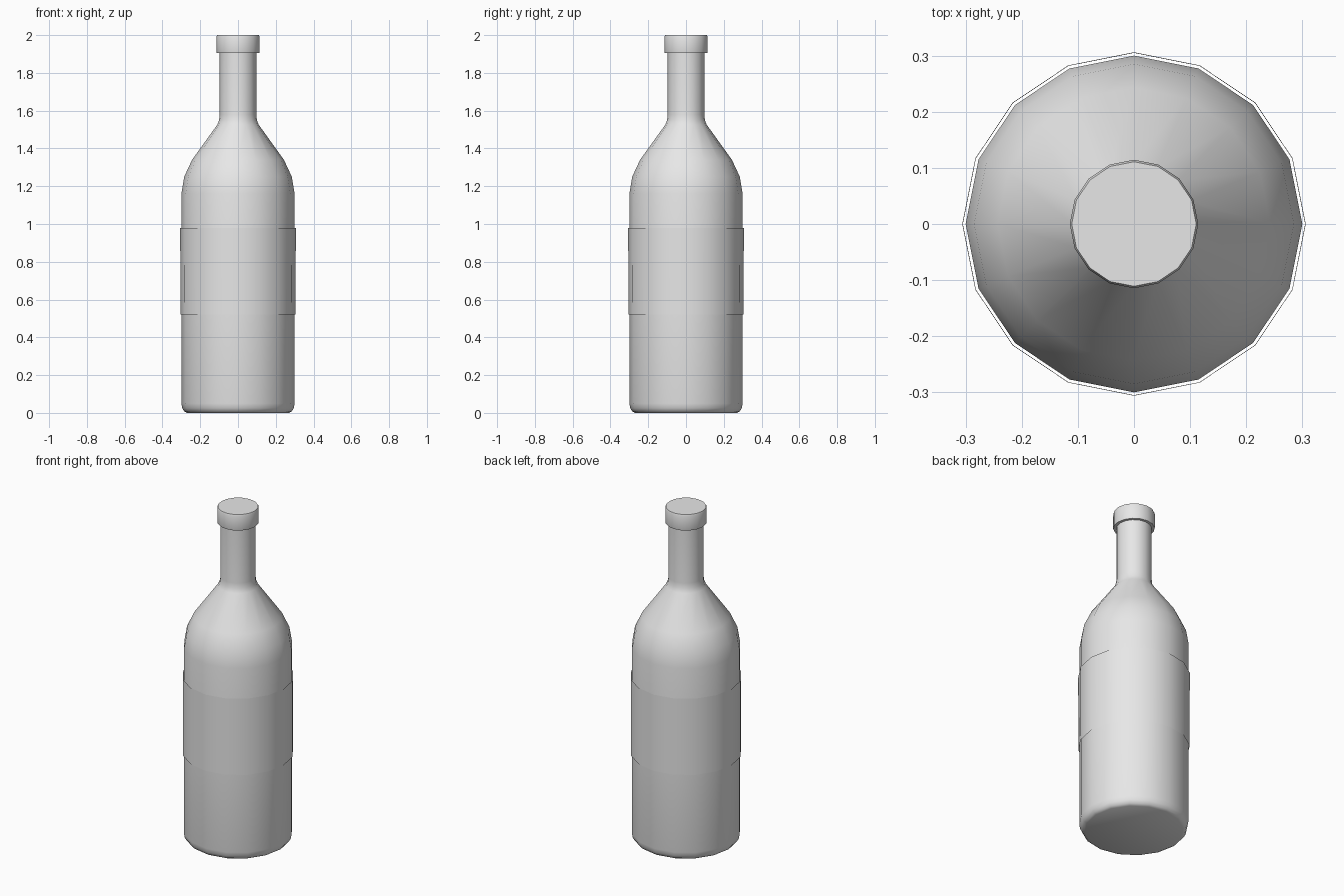
import bpy, bmesh, math

SIDES = 16

cube = bpy.data.objects.get("Cube")
if cube:
    bpy.data.objects.remove(cube, do_unlink=True)

grey = bpy.data.materials.new("plain_grey")
grey.use_nodes = True
colour = (0.8, 0.8, 0.8, 1.0)
grey.diffuse_color = colour
grey.node_tree.nodes["Principled BSDF"].inputs["Base Color"].default_value = colour


def lathe(name, profile, cap_ends=True, smooth_angle=40):
    """Turn a (radius, height) profile, listed bottom to top, about the z axis."""
    bm = bmesh.new()
    rings = []
    for r, z in profile:
        angles = [2 * math.pi * i / SIDES for i in range(SIDES)]
        rings.append([bm.verts.new((r * math.cos(a), r * math.sin(a), z)) for a in angles])
    for low, high in zip(rings, rings[1:]):
        for i in range(SIDES):
            j = (i + 1) % SIDES
            bm.faces.new((low[i], low[j], high[j], high[i]))
    if cap_ends:
        bm.faces.new(rings[0][::-1])
        bm.faces.new(rings[-1])
    mesh = bpy.data.meshes.new(name)
    bm.to_mesh(mesh)
    bm.free()
    mesh.materials.append(grey)
    obj = bpy.data.objects.new(name, mesh)
    bpy.context.collection.objects.link(obj)
    bpy.ops.object.select_all(action='DESELECT')
    obj.select_set(True)
    bpy.context.view_layer.objects.active = obj
    bpy.ops.object.shade_smooth_by_angle(angle=math.radians(smooth_angle))
    return obj


# Body with rounded base, curved shoulder and straight neck
lathe("bottle_body", [
    (0.27, 0.0), (0.285, 0.008), (0.295, 0.025), (0.30, 0.05),
    (0.30, 1.16), (0.285, 1.25), (0.243, 1.34),
    (0.11, 1.525), (0.10, 1.55), (0.097, 1.58), (0.097, 1.92),
])

# Collar and closed top of the neck
lathe("bottle_cap", [(0.113, 1.905), (0.1145, 1.91), (0.1145, 1.99), (0.111, 2.0)])

# Thin open sleeve wrapped around the body
lathe("label_band", [(0.305, 0.52), (0.306, 0.98)], cap_ends=False)
